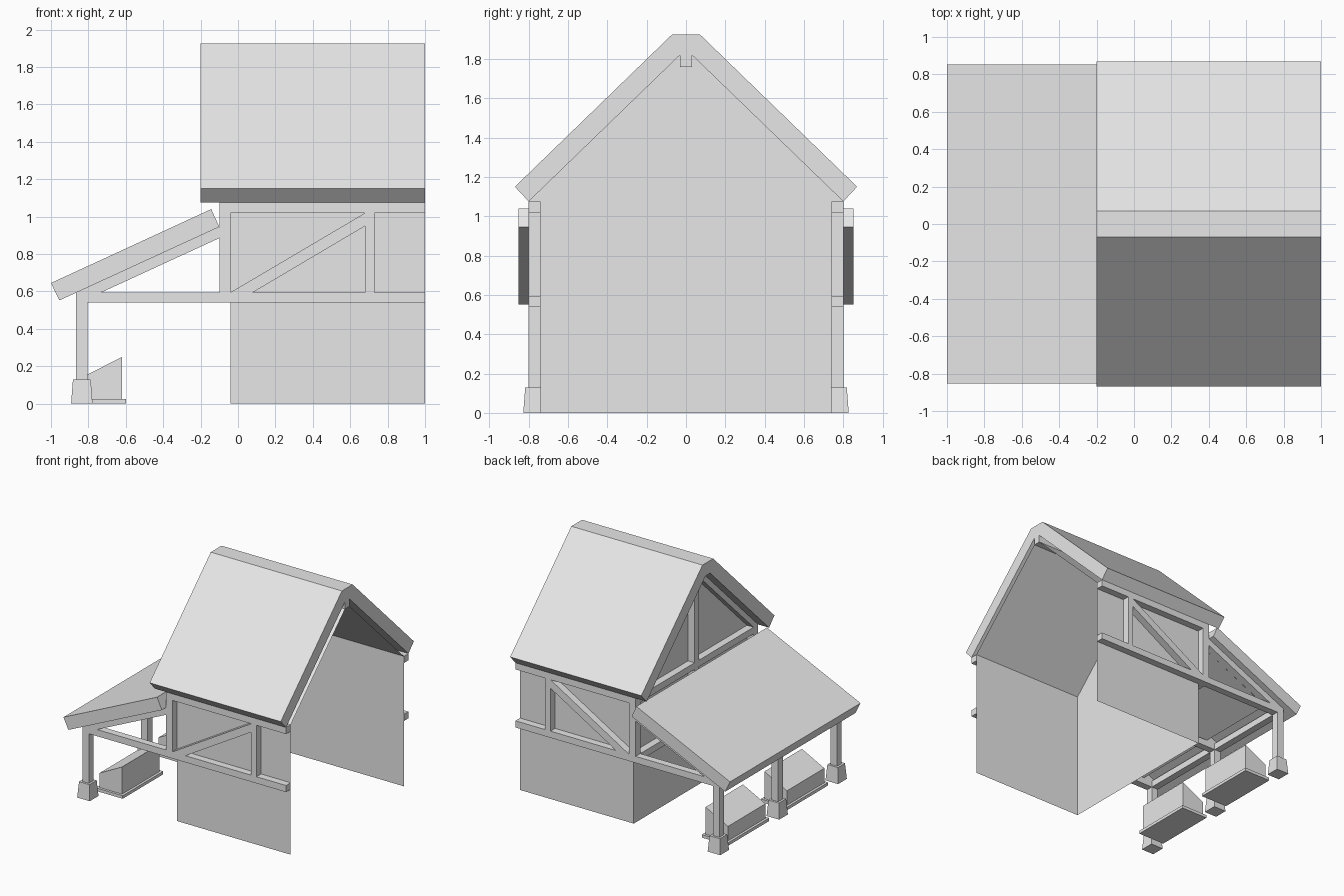
import bpy
import bmesh
from mathutils import Vector

cube = bpy.data.objects.get("Cube")
if cube:
    bpy.data.objects.remove(cube)

grey = bpy.data.materials.new("plain grey")
grey.use_nodes = True
grey.diffuse_color = (0.8, 0.8, 0.8, 1)
grey.node_tree.nodes["Principled BSDF"].inputs["Base Color"].default_value = (0.8, 0.8, 0.8, 1)

# Places a profile point (p, q) at depth d along the chosen axis
PLACE = {
    "x": lambda p, q, d: Vector((d, p, q)),
    "y": lambda p, q, d: Vector((p, d, q)),
    "z": lambda p, q, d: Vector((p, q, d)),
}


def finish(name, bm):
    bmesh.ops.recalc_face_normals(bm, faces=bm.faces)
    mesh = bpy.data.meshes.new(name)
    bm.to_mesh(mesh)
    bm.free()
    mesh.materials.append(grey)
    obj = bpy.data.objects.new(name, mesh)
    bpy.context.collection.objects.link(obj)
    return obj


def prism(name, axis, profile, start, end, solid=True):
    """Extrude a profile along an axis; an open sheet if not solid."""
    bm = bmesh.new()
    rings = [[bm.verts.new(PLACE[axis](p, q, d)) for p, q in profile] for d in (start, end)]
    n = len(profile)
    for i in range(n if solid else n - 1):
        j = (i + 1) % n
        bm.faces.new((rings[0][i], rings[0][j], rings[1][j], rings[1][i]))
    if solid:
        for ring in rings:
            bm.faces.new(ring)
    return finish(name, bm)


def box(name, x0, x1, y0, y1, z0, z1):
    return prism(name, "z", [(x0, y0), (x1, y0), (x1, y1), (x0, y1)], z0, z1)


def sheet(name, points):
    bm = bmesh.new()
    bm.faces.new([bm.verts.new(p) for p in points])
    return finish(name, bm)


def mirrored(profile):
    """Complete a symmetric profile from its positive half."""
    return profile + [(-p, q) for p, q in reversed(profile)]


T = 0.03             # half thickness of the timbers
WALL, FACE = 0.74, 0.80
FLOOR, SILL = 0.54, 0.595
PLATE, EAVE = 1.02, 1.075
CORNER, INNER = -0.10, -0.04
SIDE = 0.77

# Thin walls, ceiling and gable
prism("lower_wall", "z", [(1, -WALL), (INNER, -WALL), (INNER, WALL), (1, WALL)], 0, FLOOR, solid=False)
shell = mirrored([(WALL, SILL), (WALL, EAVE), (T, 1.76)])
prism("upper_wall_and_ceiling", "x", shell, INNER, 1, solid=False)
sheet("gable_wall", [(INNER, y, z) for y, z in shell])

# Main roof slab with a flattened ridge
half_outer = [(0.87, 1.15), (0.07, 1.925)]
half_inner = [(FACE, EAVE), (T, 1.82)]
outer = mirrored(half_outer)
inner = mirrored(half_inner)
prism("main_roof", "x", outer + inner[::-1], -0.20, 1)
box("ridge_beam", CORNER, 1, -T, T, 1.76, 1.82)

# Side framing, the same on front and back
for side, label in ((-1, "front"), (1, "back")):
    y0, y1 = sorted((side * WALL, side * FACE))
    box(label + "_floor_beam", -0.865, 1, y0, y1, FLOOR, SILL)
    box(label + "_top_plate", CORNER, 1, y0, y1, PLATE, EAVE)
    box(label + "_corner_post", CORNER, INNER, y0, y1, SILL, PLATE)
    box(label + "_wall_post", 0.68, 0.73, y0, y1, SILL, PLATE)
    brace = [(INNER, SILL), (0.08, SILL), (0.68, 0.95), (0.68, PLATE)]
    prism(label + "_brace", "y", brace, y0, y1)
    rafter = [(FACE, EAVE), (T, 1.82), (T, 1.76), (WALL, EAVE)]
    prism(label + "_gable_rafter", "x", [(side * y, z) for y, z in rafter], CORNER, INNER)

# Gable end framing
box("gable_floor_beam", CORNER, INNER, -WALL, WALL, FLOOR, SILL)
box("gable_tie_beam", CORNER, INNER, -WALL, WALL, PLATE, EAVE)
box("gable_king_post", CORNER, INNER, -T, T, EAVE, 1.76)
box("gable_lower_post", CORNER, INNER, -T, T, SILL, PLATE)

# Lean-to roof over the porch
prism("porch_roof", "y", [(-1, 0.645), (-0.143, 1.04), (CORNER, 0.945), (-0.955, 0.552)], -0.853, 0.853)
prism("porch_ceiling", "y", [(-0.725, SILL), (CORNER, 0.885)], -WALL, WALL, solid=False)
box("porch_outer_beam", -0.865, -0.805, -WALL, WALL, FLOOR, SILL)
box("porch_middle_beam", -0.805, CORNER, -T, T, FLOOR, SILL)

# Porch posts, tapered footings and rafters
for label, y in (("front", -SIDE), ("middle", 0), ("back", SIDE)):
    box(label + "_porch_post", -0.865, -0.805, y - T, y + T, 0.13, FLOOR)
    bm = bmesh.new()
    bmesh.ops.create_cube(bm, size=1)
    for v in bm.verts:
        width = 0.095 if v.co.z > 0 else 0.115
        v.co = Vector((-0.835 + v.co.x * width, y + v.co.y * width, 0.13 * (v.co.z + 0.5)))
    finish(label + "_post_footing", bm)
    slope = [(-0.865, SILL), (CORNER, 0.945), (CORNER, 0.885), (-0.73, SILL)]
    prism(label + "_porch_rafter", "y", slope, y - T, y + T)

# Sloped bins between the posts
for label, y in (("front", -0.385), ("back", 0.385)):
    box(label + "_bin_base", -0.845, -0.60, y - 0.265, y + 0.265, 0, 0.025)
    body = [(-0.825, 0.025), (-0.62, 0.025), (-0.62, 0.25), (-0.825, 0.145)]
    prism(label + "_bin_body", "y", body, y - 0.245, y + 0.245)
